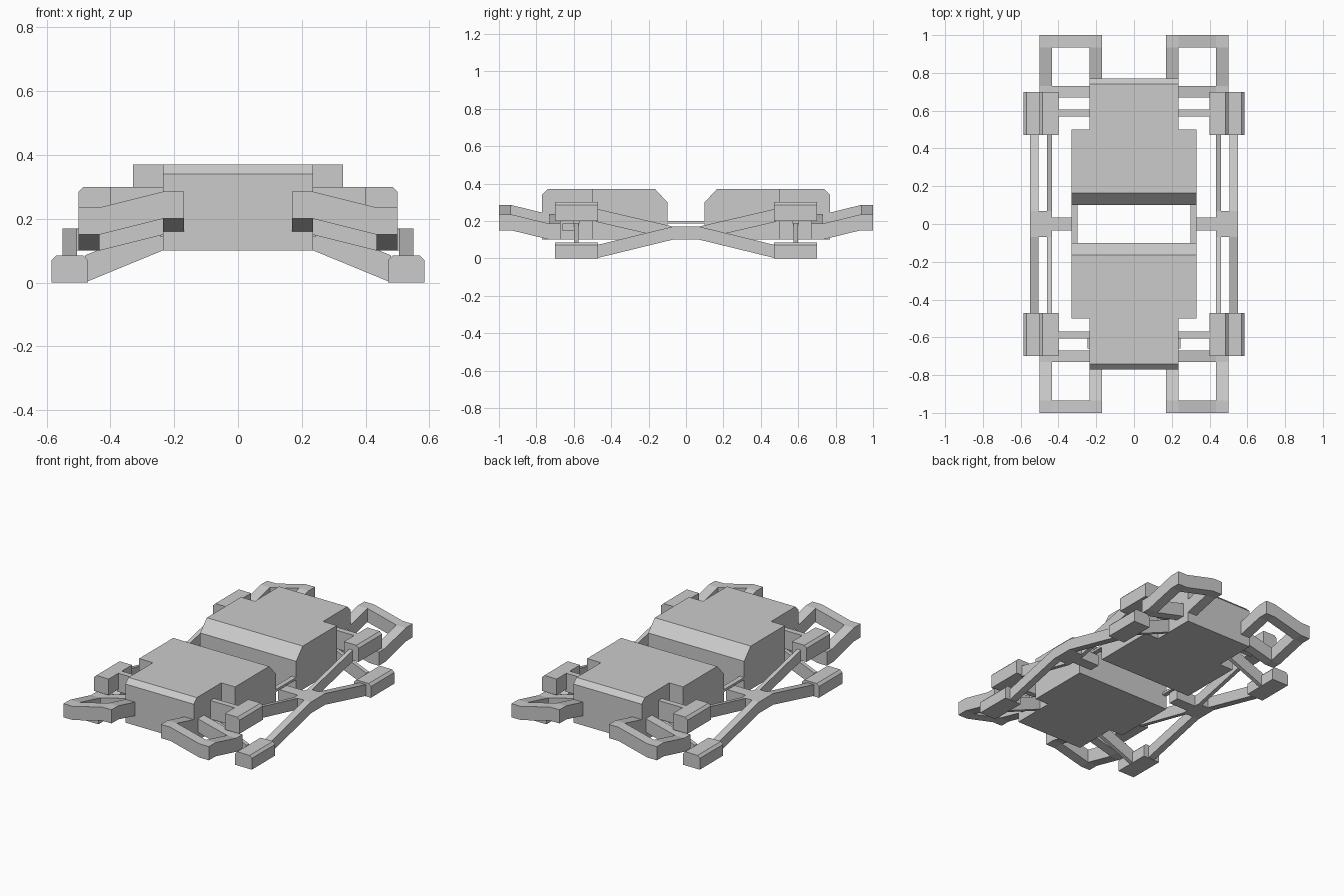
import bpy
import bmesh

cube = bpy.data.objects.get("Cube")
if cube:
    bpy.data.objects.remove(cube)

grey = bpy.data.materials.new("plain_grey")
grey.use_nodes = True
colour = (0.6, 0.6, 0.6, 1)
grey.diffuse_color = colour
grey.node_tree.nodes["Principled BSDF"].inputs["Base Color"].default_value = colour


def finish(name, bm, mirror):
    bmesh.ops.recalc_face_normals(bm, faces=bm.faces)
    mesh = bpy.data.meshes.new(name)
    bm.to_mesh(mesh)
    bm.free()
    mesh.materials.append(grey)
    obj = bpy.data.objects.new(name, mesh)
    bpy.context.collection.objects.link(obj)
    if mirror:
        mod = obj.modifiers.new("mirror", "MIRROR")
        mod.use_axis = ("x" in mirror, "y" in mirror, False)
        mod.use_mirror_merge = False
    return obj


def prism(name, points, axis, lo, hi, mirror="xy"):
    """Extrude a 2D profile along an axis; the profile uses the other two axes in order."""
    bm = bmesh.new()

    def place(p, t):
        return {"x": (t, p[0], p[1]), "y": (p[0], t, p[1]), "z": (p[0], p[1], t)}[axis]

    low = [bm.verts.new(place(p, lo)) for p in points]
    high = [bm.verts.new(place(p, hi)) for p in points]
    bm.faces.new(low)
    bm.faces.new(high)
    for i in range(len(points)):
        j = (i + 1) % len(points)
        bm.faces.new((low[i], low[j], high[j], high[i]))
    return finish(name, bm, mirror)


def box(name, x, y, z, mirror="xy"):
    return prism(name, [(x[0], z[0]), (x[1], z[0]), (x[1], z[1]), (x[0], z[1])], "y", *y, mirror)


def beam(name, start, end, height, axis, lo, hi):
    """Sloping bar with upright ends; start and end give its lower edge."""
    (a, za), (b, zb) = start, end
    return prism(name, [(a, za), (b, zb), (b, zb + height), (a, za + height)], axis, lo, hi)


# Hull: narrow outer end and wide inner end, chamfered along the top
prism("hull_end", [(-0.77, 0.10), (-0.5, 0.10), (-0.5, 0.37), (-0.74, 0.37), (-0.77, 0.34)],
      "x", -0.235, 0.235, "y")
prism("hull_middle", [(-0.5, 0.10), (-0.10, 0.10), (-0.10, 0.30), (-0.165, 0.37), (-0.5, 0.37)],
      "x", -0.33, 0.33, "y")

# Thin strips joining the two hulls
box("joining_strip", (0.30, 0.33), (-0.10, 0.10), (0.185, 0.20), "x")

# Small nubs on the front hull only
box("side_nub", (0.22, 0.245), (-0.66, -0.60), (0.145, 0.185), "x")

# Side hubs where the long rods cross
box("hub_arm", (0.30, 0.44), (-0.035, 0.035), (0.10, 0.17), "x")
box("hub", (0.435, 0.55), (-0.07, 0.07), (0.10, 0.17), "x")

# Long crossing rods
beam("lower_rod", (-0.48, 0.0), (-0.07, 0.10), 0.07, "x", 0.505, 0.55)
beam("upper_rod", (-0.48, 0.195), (-0.07, 0.10), 0.07, "x", 0.435, 0.46)

# Feet and upper housings, with bevelled top edges
prism("foot", [(0.47, 0), (0.585, 0), (0.585, 0.07), (0.57, 0.085), (0.485, 0.085), (0.47, 0.07)],
      "y", -0.70, -0.47)
prism("upper_housing", [(0.40, 0.20), (0.50, 0.20), (0.50, 0.285), (0.485, 0.30), (0.40, 0.30)],
      "y", -0.70, -0.47)

# Cross arms from the hull to the feet and housings
beam("lower_arm", (0.22, 0.107), (0.48, 0.0), 0.085, "y", -0.60, -0.575)
box("upper_arm", (0.22, 0.41), (-0.605, -0.57), (0.185, 0.30))

# Bumper loops: a square ring that drops outwards and inwards
bm = bmesh.new()
xs = (0.17, 0.235, 0.435, 0.50)
ys = (-1.0, -0.935, -0.73, -0.67)
grid = [[bm.verts.new((x, y, 0.285 - 0.05 * (i > 1) - 0.05 * (j > 1)))
         for j, y in enumerate(ys)] for i, x in enumerate(xs)]
cells = [(i, j) for i in range(3) for j in range(3) if (i, j) != (1, 1)]
tops = [bm.faces.new((grid[i][j], grid[i + 1][j], grid[i + 1][j + 1], grid[i][j + 1]))
        for i, j in cells]
for v in [v for v in bm.verts if not v.link_faces]:
    bm.verts.remove(v)
lower = bmesh.ops.extrude_face_region(bm, geom=tops, use_keep_orig=True)["geom"]
moved = [g for g in lower if isinstance(g, bmesh.types.BMVert)]
bmesh.ops.translate(bm, verts=moved, vec=(0, 0, -0.085))
finish("bumper_loop", bm, "xy")
